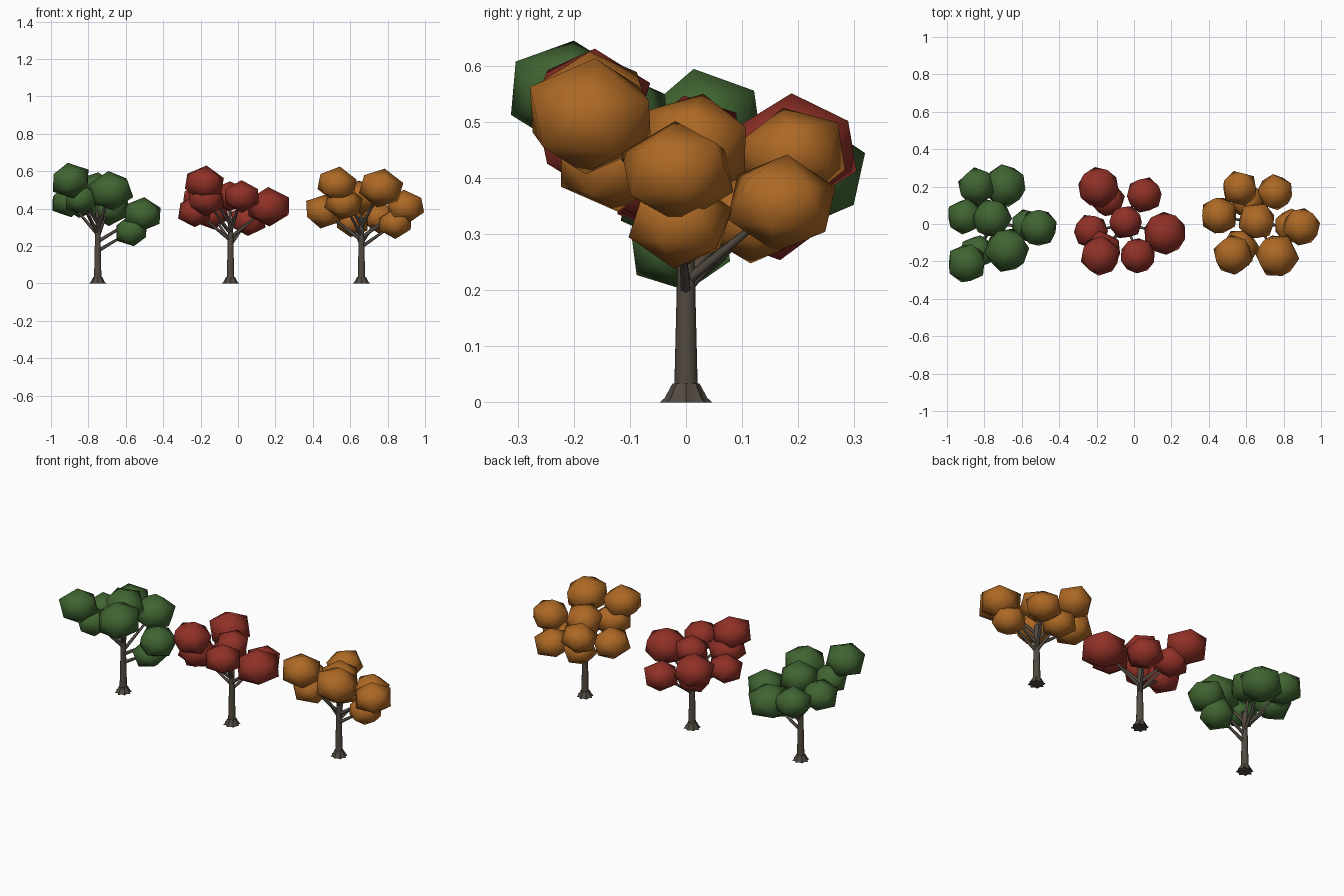
import bpy, bmesh, math, random
from mathutils import Vector, Matrix

random.seed(4)
cube = bpy.data.objects.get("Cube")
if cube:
    bpy.data.objects.remove(cube, do_unlink=True)


def material(name, rgb):
    m = bpy.data.materials.new(name)
    m.use_nodes = True
    colour = (*rgb, 1)
    m.diffuse_color = colour
    m.node_tree.nodes["Principled BSDF"].inputs["Base Color"].default_value = colour
    return m


bark = material("bark", (0.085, 0.068, 0.053))
green = material("green leaves", (0.052, 0.13, 0.032))
red = material("red leaves", (0.28, 0.03, 0.02))
orange = material("orange leaves", (0.42, 0.14, 0.018))


def finish(bm, name, mat, angle):
    bmesh.ops.recalc_face_normals(bm, faces=bm.faces)
    mesh = bpy.data.meshes.new(name)
    bm.to_mesh(mesh)
    bm.free()
    mesh.materials.append(mat)
    ob = bpy.data.objects.new(name, mesh)
    bpy.context.collection.objects.link(ob)
    bpy.ops.object.select_all(action='DESELECT')
    ob.select_set(True)
    bpy.context.view_layer.objects.active = ob
    bpy.ops.object.shade_smooth_by_angle(angle=math.radians(angle))
    return ob


def tapered(bm, start, end, r1, r2, sides):
    """Tapered stick between two points."""
    start, end = Vector(start), Vector(end)
    axis = end - start
    turn = axis.to_track_quat('Z', 'Y').to_matrix().to_4x4()
    bmesh.ops.create_cone(bm, cap_ends=True, segments=sides, radius1=r1, radius2=r2,
                          depth=axis.length,
                          matrix=Matrix.Translation((start + end) / 2) @ turn)


def roots(name, x):
    """Flared foot with a jagged hem."""
    bm = bmesh.new()
    n = 16
    rings = []
    for z, inner, outer in ((0, 0.035, 0.047), (0.008, 0.032, 0.038), (0.034, 0.022, 0.024)):
        ring = []
        for i in range(n):
            r = outer if i % 2 == 0 else inner
            a = math.tau * i / n
            ring.append(bm.verts.new((x + r * math.cos(a), r * math.sin(a), z)))
        rings.append(ring)
    for low, high in zip(rings, rings[1:]):
        for i in range(n):
            j = (i + 1) % n
            bm.faces.new((low[i], low[j], high[j], high[i]))
    bm.faces.new(rings[0])
    bm.faces.new(rings[-1])
    finish(bm, name, bark, 40)


def tree(name, x, mat, clumps):
    roots(name + "_roots", x)

    # trunk
    bm = bmesh.new()
    tapered(bm, (x, 0, 0.02), (x, 0, 0.35), 0.021, 0.013, 10)
    finish(bm, name + "_trunk", bark, 50)

    # one branch for each leaf clump
    bm = bmesh.new()
    for cx, cy, cz, r in clumps:
        tapered(bm, (x, 0, cz * 0.55 + 0.02), (cx, cy, cz), 0.010, 0.005, 6)
    finish(bm, name + "_branches", bark, 65)

    # leaf clumps, slightly flattened and tilted
    for i, (cx, cy, cz, r) in enumerate(clumps):
        bm = bmesh.new()
        tilt = (Matrix.Rotation(random.uniform(-0.2, 0.2), 4, 'X')
                @ Matrix.Rotation(random.uniform(-0.2, 0.2), 4, 'Y')
                @ Matrix.Rotation(random.uniform(0, math.tau), 4, 'Z'))
        size = Matrix.Diagonal((r * 1.1, r * 1.1, r * 0.92, 1))
        bmesh.ops.create_icosphere(bm, subdivisions=1, radius=1,
                                   matrix=Matrix.Translation((cx, cy, cz)) @ tilt @ size)
        finish(bm, f"{name}_leaf_clump_{i + 1}", mat, 75)


# clumps: x, y, z, radius
tree("green_tree", -0.75, green, [
    (-.895, -.21, .55, .105), (-.84, -.15, .45, .09), (-.84, .2, .44, .1),
    (-.69, .205, .41, .113), (-.905, .04, .44, .095), (-.76, .03, .5, .105),
    (-.68, -.14, .495, .117), (-.51, -.02, .37, .1), (-.57, -.01, .28, .09)])
tree("red_tree", -0.04, red, [
    (-.19, .195, .45, .11), (-.14, .13, .37, .09), (.055, .155, .34, .095),
    (-.045, .01, .465, .09), (-.23, -.04, .385, .092), (.165, -.05, .41, .115),
    (-.18, -.17, .535, .105), (-.17, -.14, .45, .1), (.02, -.17, .465, .095)])
tree("orange_tree", 0.66, orange, [
    (.565, .19, .44, .095), (.755, .17, .355, .095), (.61, .12, .33, .09),
    (.455, .045, .385, .1), (.655, .015, .46, .1), (.895, -.015, .41, .1),
    (.84, -.01, .32, .09), (.53, -.165, .53, .105), (.565, -.13, .43, .1),
    (.765, -.17, .51, .115)])
